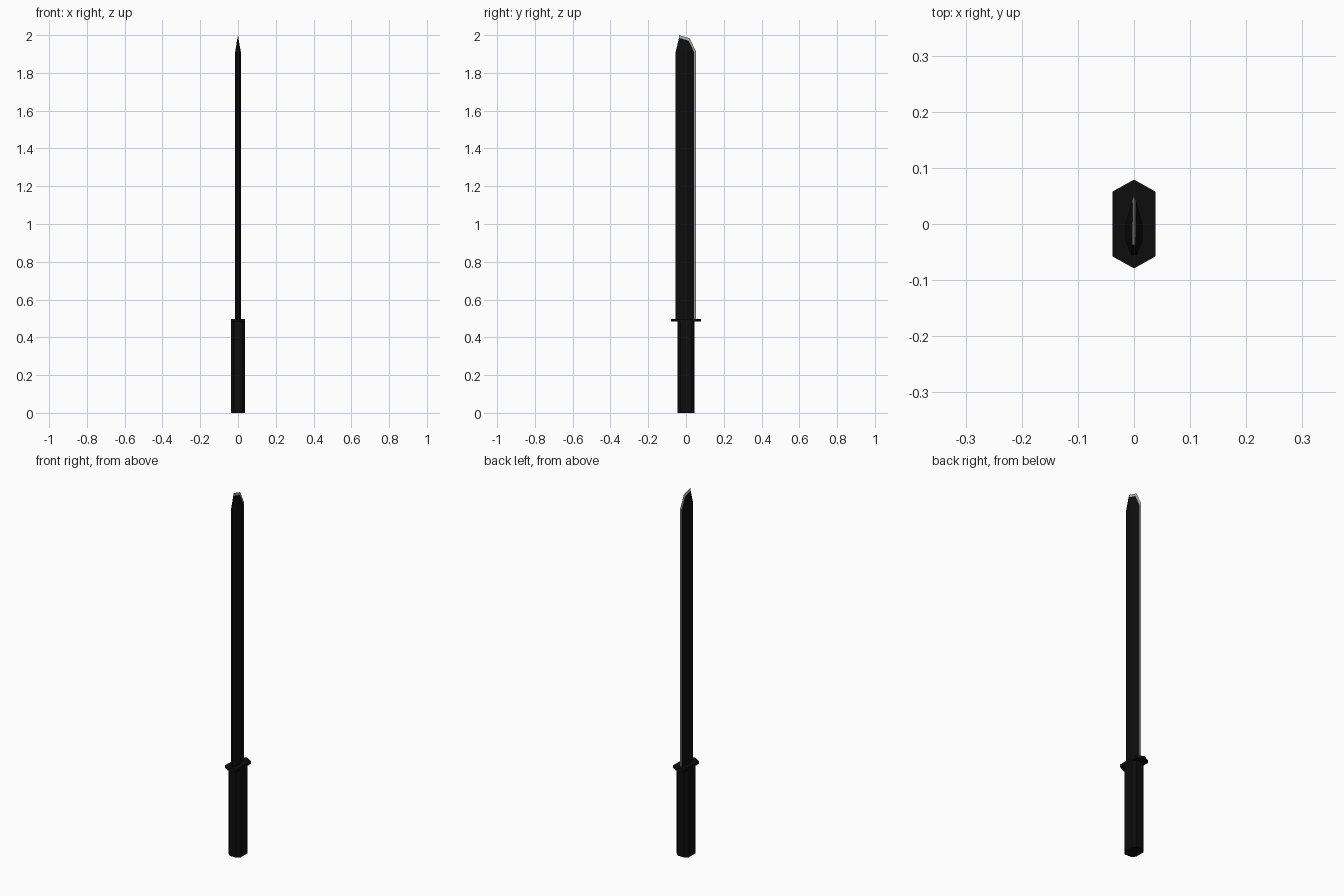
import bpy, bmesh

if "Cube" in bpy.data.objects:
    bpy.data.objects.remove(bpy.data.objects["Cube"])

black = bpy.data.materials.new("black")
black.diffuse_color = (0.004, 0.004, 0.004, 1)
black.use_nodes = True
black.node_tree.nodes["Principled BSDF"].inputs["Base Color"].default_value = black.diffuse_color
steel = bpy.data.materials.new("steel")
steel.diffuse_color = (0.4, 0.4, 0.4, 1)
steel.use_nodes = True
steel.node_tree.nodes["Principled BSDF"].inputs["Base Color"].default_value = steel.diffuse_color


def loft(name, rings, material):
    """Skin closed rings of equal point count and cap both ends."""
    bm = bmesh.new()
    loops = [[bm.verts.new(p) for p in ring] for ring in rings]
    n = len(loops[0])
    for a, b in zip(loops, loops[1:]):
        for i in range(n):
            j = (i + 1) % n
            bm.faces.new((a[i], a[j], b[j], b[i]))
    bm.faces.new(loops[0][::-1])
    bm.faces.new(loops[-1])
    bmesh.ops.recalc_face_normals(bm, faces=bm.faces)
    mesh = bpy.data.meshes.new(name)
    bm.to_mesh(mesh)
    bm.free()
    mesh.materials.append(material)
    obj = bpy.data.objects.new(name, mesh)
    bpy.context.collection.objects.link(obj)
    return obj


def mirrored(half):
    """Complete a +x half section of (x, y, z) points into a ring."""
    return half + [(-x, y, z) for x, y, z in reversed(half) if x > 0]


def prism(name, half, z0, z1, material):
    return loft(name, [mirrored([(x, y, z) for x, y in half]) for z in (z0, z1)], material)


# Eight-sided grip
prism("grip", [(0.020, -0.046), (0.037, -0.028), (0.037, 0.028), (0.020, 0.044)],
      0, 0.49, black)

# Long hexagonal guard plate
prism("guard", [(0, -0.079), (0.038, -0.058), (0.038, 0.058), (0, 0.079)],
      0.483, 0.498, black)

# Dark blade body, narrowing to a slanted thin tip
section = [(0.005, -0.055), (0.015, -0.030), (0.015, 0.0), (0.003, 0.043)]
tip = [(0.003, -0.037, 1.985), (0.003, -0.022, 1.98),
       (0.003, 0.0, 1.975), (0.003, 0.014, 1.97)]
rings = [mirrored([(x, y, z) for x, y in section]) for z in (0.495, 1.91)]
loft("blade", rings + [mirrored(tip)], black)

# Bright cutting edge following the blade front and the tip
inner = [(0.043, 0.495), (0.043, 1.91), (0.014, 1.97), (-0.037, 1.985)]
outer = [(0.052, 0.495), (0.052, 1.915), (0.019, 1.984), (-0.037, 2.0)]
loft("cutting_edge",
     [[(0.003, *i), (0, *o), (-0.003, *i)] for i, o in zip(inner, outer)], steel)
